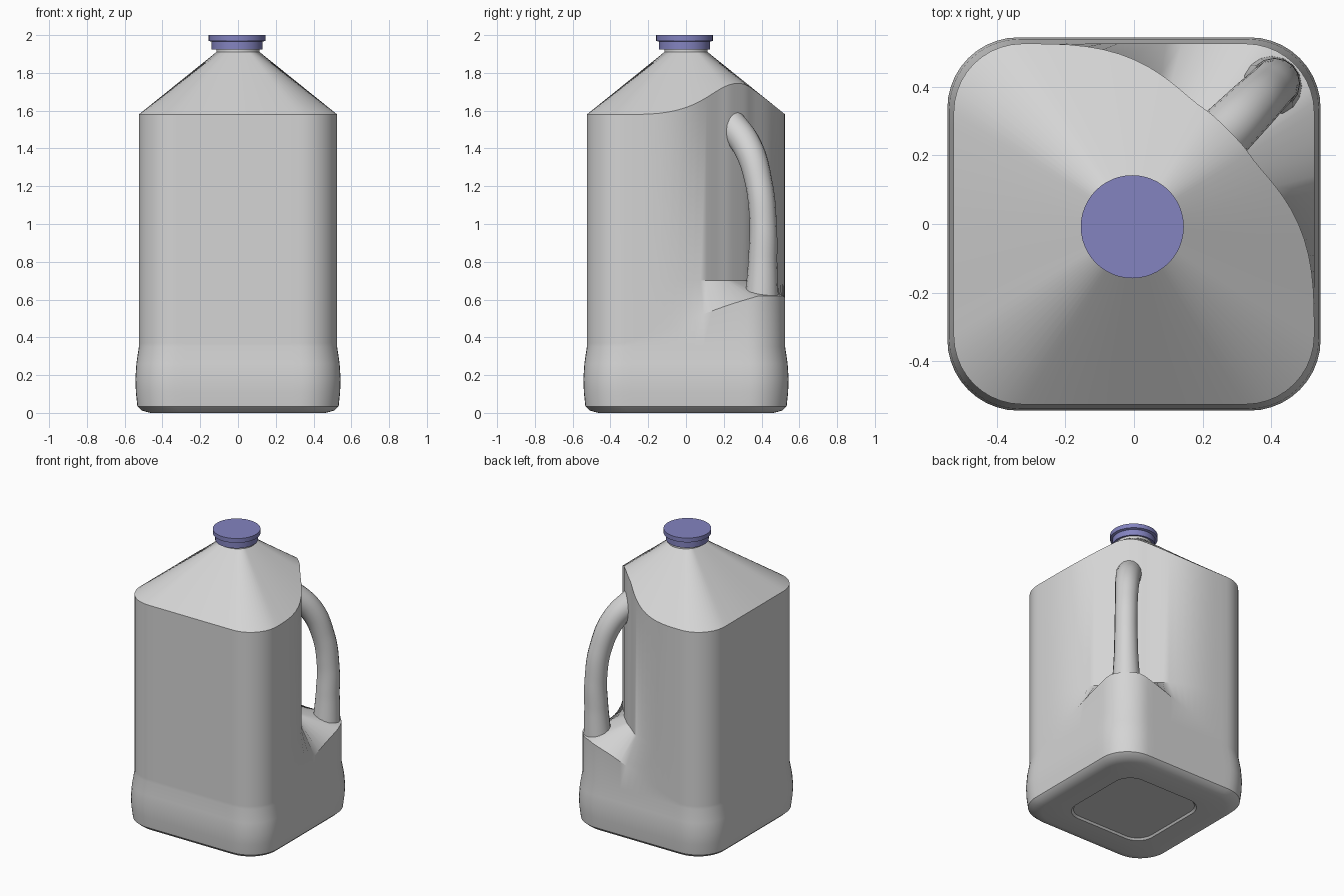
import bpy, math
from mathutils import Vector

if "Cube" in bpy.data.objects:
    bpy.data.objects.remove(bpy.data.objects["Cube"])


def material(name, color):
    m = bpy.data.materials.new(name)
    m.use_nodes = True
    m.diffuse_color = (*color, 1)
    m.node_tree.nodes["Principled BSDF"].inputs["Base Color"].default_value = (*color, 1)
    return m


plastic = material("pale grey plastic", (0.66, 0.66, 0.66))
violet = material("violet plastic", (0.23, 0.23, 0.53))


def finish(mesh, name, mat, angle=32):
    obj = bpy.data.objects.new(name, mesh)
    bpy.context.collection.objects.link(obj)
    mesh.materials.clear()
    mesh.materials.append(mat)
    bpy.ops.object.select_all(action="DESELECT")
    obj.select_set(True)
    bpy.context.view_layer.objects.active = obj
    bpy.ops.object.shade_smooth_by_angle(angle=math.radians(angle))
    return obj


def loft(rings, name, mat, angle=32):
    """Skin a stack of equal rings and close both ends."""
    n = len(rings[0])
    verts = [p for ring in rings for p in ring]
    faces = [(k * n + i, k * n + (i + 1) % n, (k + 1) * n + (i + 1) % n, (k + 1) * n + i)
             for k in range(len(rings) - 1) for i in range(n)]
    last = (len(rings) - 1) * n
    faces += [tuple(reversed(range(n))), tuple(range(last, last + n))]
    mesh = bpy.data.meshes.new(name)
    mesh.from_pydata(verts, [], faces)
    return finish(mesh, name, mat, angle)


# Rounded square outline of the bottle
HALF, CORNER, STEPS, SIDE = 0.525, 0.2, 10, 14
outline = []
for q in range(4):
    a0 = q * math.pi / 2
    mid = Vector((HALF - CORNER, HALF - CORNER))
    turn = lambda v: Vector((v.x * math.cos(a0) - v.y * math.sin(a0),
                             v.x * math.sin(a0) + v.y * math.cos(a0)))
    for s in range(STEPS + 1):
        a = s / STEPS * math.pi / 2
        outline.append(turn(mid + CORNER * Vector((math.cos(a), math.sin(a)))))
    for s in range(1, SIDE):
        outline.append(turn(Vector((mid.x * (1 - 2 * s / SIDE), HALF))))

# The grip recess fades out on both sides of the back left corner
SPREAD = math.radians(77)
NECK, SHOULDER_Z, NECK_Z = 0.115, 1.58, 1.91


def off_corner(p):
    d = math.atan2(p.y, p.x) - math.pi / 4
    d = (d + math.pi) % (2 * math.pi) - math.pi
    return min(abs(d) / SPREAD, 1)


def recess(p):
    return 0.5 * max(math.cos(off_corner(p) * math.pi / 2), 0) ** 3


def level(scale, z):
    return [(p.x * scale, p.y * scale, z) for p in outline]


def circle(r, z):
    return [(*(p.normalized() * r), z) for p in outline]


def walled(p):
    return p.lerp(p.normalized() * NECK, recess(p))


ledge = [(p.x, p.y, 0.37 + 0.25 * min(1, (1 - off_corner(p)) * 1.12)) for p in outline]
wall_base = [(*walled(p), 0.70) for p in outline]
wall_top = [(*walled(p), SHOULDER_Z + (NECK_Z - SHOULDER_Z) * recess(p)) for p in outline]

loft([level(0.58, 0.012), level(0.6, 0.0), level(0.88, 0.0), level(0.97, 0.012),
      level(1.015, 0.035), level(1.03, 0.11), level(1.035, 0.18), level(1.025, 0.26),
      level(1.0, 0.35), ledge, wall_base, wall_top,
      circle(NECK, NECK_Z), circle(NECK, 1.96)], "bottle_body", plastic)

# Handle: a tapering tube in the diagonal plane (offset along x and y, height, radius)
path = [(0.22, 1.545, 0.085), (0.325, 1.41, 0.078), (0.385, 1.22, 0.072),
        (0.408, 1.0, 0.072), (0.406, 0.8, 0.077), (0.40, 0.58, 0.09)]
curve = bpy.data.curves.new("handle_path", "CURVE")
curve.dimensions = "3D"
curve.bevel_depth = 1
curve.bevel_resolution = 6
curve.resolution_u = 8
curve.use_fill_caps = True
spline = curve.splines.new("BEZIER")
spline.bezier_points.add(len(path) - 1)
for point, (d, z, r) in zip(spline.bezier_points, path):
    point.co = (d, d, z)
    point.radius = r
    point.handle_left_type = point.handle_right_type = "AUTO"
guide = bpy.data.objects.new("handle_path", curve)
bpy.context.collection.objects.link(guide)
bpy.context.view_layer.update()
tube = bpy.data.meshes.new_from_object(guide.evaluated_get(bpy.context.evaluated_depsgraph_get()))
bpy.data.objects.remove(guide)
finish(tube, "handle", plastic, 40)


# Screw cap: narrow skirt under a wider lid
def disc(r, z, n=48):
    return [(r * math.cos(2 * math.pi * i / n) - 0.005,
             r * math.sin(2 * math.pi * i / n) - 0.008, z) for i in range(n)]


loft([disc(0.135, 1.925), disc(0.135, 1.965), disc(0.15, 1.97), disc(0.15, 2.0)],
     "cap", violet)
